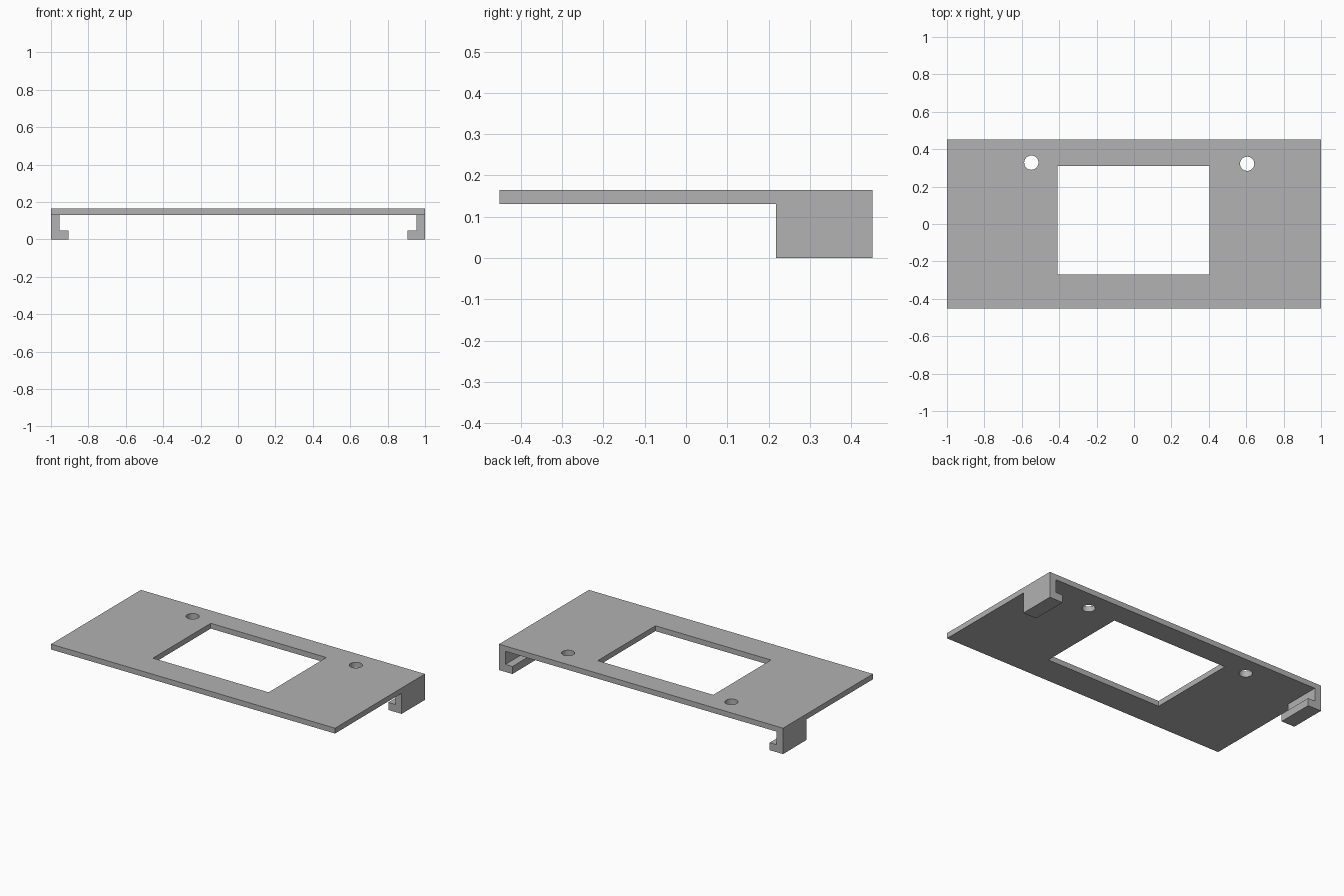
import bpy
import bmesh
from math import cos, sin, pi

if "Cube" in bpy.data.objects:
    bpy.data.objects.remove(bpy.data.objects["Cube"])

# One plain grey
grey = bpy.data.materials.new("grey")
grey.use_nodes = True
colour = (0.445, 0.445, 0.445, 1)
grey.diffuse_color = colour
grey.node_tree.nodes["Principled BSDF"].inputs["Base Color"].default_value = colour


def rect(x0, y0, x1, y1):
    return [(x0, y0), (x1, y0), (x1, y1), (x0, y1)]


def circle(cx, cy, r, n=32):
    return [(cx + r * cos(2 * pi * i / n), cy + r * sin(2 * pi * i / n)) for i in range(n)]


def extruded(name, loops, depth, location, rotation=(0, 0, 0)):
    """Fill closed outlines (inner ones become holes) and extrude evenly both ways."""
    curve = bpy.data.curves.new(name, "CURVE")
    curve.dimensions = "2D"
    curve.fill_mode = "BOTH"
    curve.extrude = depth / 2
    for loop in loops:
        spline = curve.splines.new("POLY")
        spline.points.add(len(loop) - 1)
        for point, (x, y) in zip(spline.points, loop):
            point.co = (x, y, 0, 1)
        spline.use_cyclic_u = True
    obj = bpy.data.objects.new(name, curve)
    obj.location, obj.rotation_euler = location, rotation
    bpy.context.collection.objects.link(obj)
    bpy.ops.object.select_all(action="DESELECT")
    obj.select_set(True)
    bpy.context.view_layer.objects.active = obj
    bpy.ops.object.convert(target="MESH")
    obj = bpy.context.object

    # Weld the caps to the walls
    bm = bmesh.new()
    bm.from_mesh(obj.data)
    bmesh.ops.remove_doubles(bm, verts=bm.verts, dist=0.0001)
    bmesh.ops.recalc_face_normals(bm, faces=bm.faces)
    bm.to_mesh(obj.data)
    bm.free()
    obj.data.materials.clear()
    obj.data.materials.append(grey)
    bpy.ops.object.shade_smooth_by_angle()
    return obj


half_depth, underside, top = 0.452, 0.131, 0.165

# Plate with a window and two screw holes
extruded("plate",
         [rect(-1, -half_depth, 1, half_depth),
          rect(-0.409, -0.271, 0.405, 0.31),
          circle(-0.549, 0.328, 0.038),
          circle(0.605, 0.322, 0.038)],
         top - underside, (0, 0, (top + underside) / 2))

# Clip hooks under the rear corners
hook_front = 0.218
for name, s in (("left_hook", 1), ("right_hook", -1)):
    profile = [(1, 0), (1, underside), (0.955, underside),
               (0.955, 0.048), (0.906, 0.048), (0.906, 0)]
    extruded(name, [[(s * x, z) for x, z in profile]],
             half_depth - hook_front,
             (0, (half_depth + hook_front) / 2, 0), (pi / 2, 0, 0))
